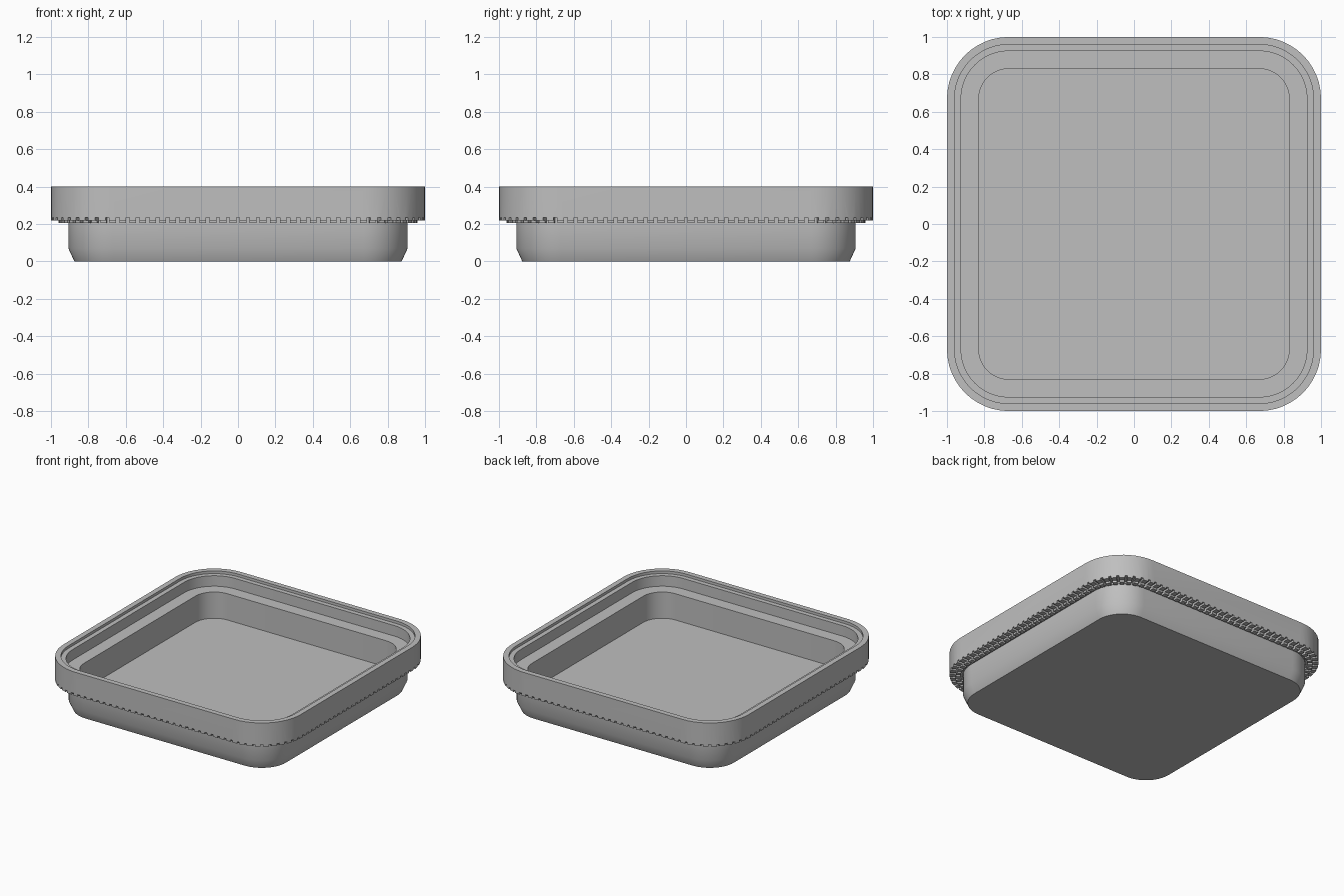
import bpy, bmesh, math
from mathutils import Matrix

cube = bpy.data.objects.get("Cube")
if cube:
    bpy.data.objects.remove(cube, do_unlink=True)

CORNER = 0.67      # centre of every corner arc
STEPS = 12         # segments per corner

grey = bpy.data.materials.new("plain grey")
grey.use_nodes = True
colour = (0.52, 0.52, 0.52, 1)
grey.diffuse_color = colour
grey.node_tree.nodes["Principled BSDF"].inputs["Base Color"].default_value = colour


def rounded_square(bm, half, z):
    """Ring of vertices around a rounded square."""
    ring = []
    r = half - CORNER
    for q in range(4):
        base = math.radians(45 + 90 * q)
        cx = math.copysign(CORNER, math.cos(base))
        cy = math.copysign(CORNER, math.sin(base))
        for i in range(STEPS + 1):
            a = math.radians(90) * (q + i / STEPS)
            ring.append(bm.verts.new((cx + r * math.cos(a), cy + r * math.sin(a), z)))
    return ring


def make_object(name, bm):
    bmesh.ops.recalc_face_normals(bm, faces=bm.faces)
    mesh = bpy.data.meshes.new(name)
    bm.to_mesh(mesh)
    bm.free()
    mesh.materials.append(grey)
    obj = bpy.data.objects.new(name, mesh)
    bpy.context.collection.objects.link(obj)
    return obj


# Tray: (half width, height) from the outer base, round the rim, to the floor
profile = [(0.875, 0), (0.907, 0.07), (0.907, 0.22), (0.925, 0.22),
           (0.925, 0.205), (0.96, 0.205), (0.96, 0.22), (1, 0.22), (1, 0.4),
           (0.96, 0.4), (0.96, 0.38), (0.925, 0.38), (0.925, 0.3),
           (0.83, 0.3), (0.83, 0.1)]
bm = bmesh.new()
rings = [rounded_square(bm, half, z) for half, z in profile]
for lower, upper in zip(rings, rings[1:]):
    for i in range(len(lower)):
        j = (i + 1) % len(lower)
        bm.faces.new((lower[i], lower[j], upper[j], upper[i]))
bm.faces.new(rings[0])
bm.faces.new(rings[-1])
tray = make_object("tray", bm)

# Cutter: radial slots across the underside of the rim
bm = bmesh.new()


def slot(cx, cy, angle, start, end):
    box = (Matrix.Translation((cx, cy, 0.215)) @ Matrix.Rotation(angle, 4, "Z")
           @ Matrix.Translation(((start + end) / 2, 0, 0))
           @ Matrix.Diagonal((end - start, 0.018, 0.04, 1)))
    bmesh.ops.create_cube(bm, size=1, matrix=box)


for q in range(4):
    turn = Matrix.Rotation(math.radians(90 * q), 3, "Z")
    for i in range(-12, 13):
        p = turn @ Matrix.Identity(3).col[1] * 0.0536 * i
        slot(p.x, p.y, math.radians(90 * q), 0.912, 1.02)
    corner = turn @ (Matrix.Identity(3).col[0] + Matrix.Identity(3).col[1]) * CORNER
    for i in range(9):
        slot(corner.x, corner.y, math.radians(90 * q + 5 + 10 * i),
             0.912 - CORNER, 1.02 - CORNER)
cutter = make_object("slot_cutter", bm)
cutter.hide_render = True

# Cut the slots, then bake the result into the tray
cut = tray.modifiers.new("slots", "BOOLEAN")
cut.operation = "DIFFERENCE"
cut.solver = "EXACT"
cut.object = cutter
bpy.ops.object.select_all(action="DESELECT")
bpy.context.view_layer.objects.active = tray
tray.select_set(True)
bpy.ops.object.modifier_apply(modifier=cut.name)
bpy.data.objects.remove(cutter, do_unlink=True)
bpy.ops.object.shade_smooth_by_angle(angle=math.radians(25))
